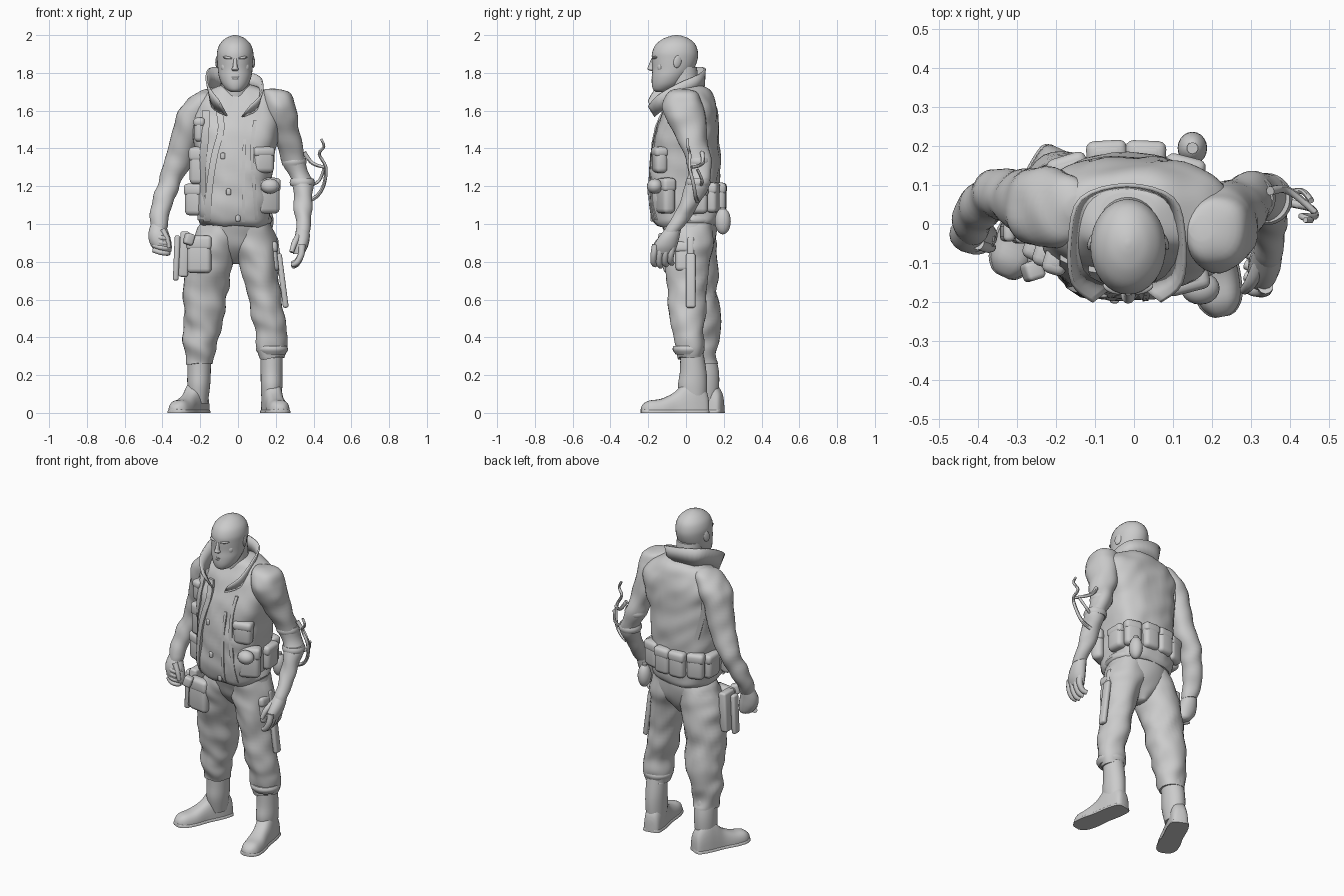
import bpy, bmesh, math
from mathutils import Vector, noise

grey = bpy.data.materials.new("plain grey")
grey.diffuse_color = (0.6, 0.6, 0.6, 1)


def finish(name, bm, angle=45, rough=0.0):
    """Turn a bmesh into a smooth object, with optional cloth wrinkles."""
    bmesh.ops.recalc_face_normals(bm, faces=bm.faces)
    bm.normal_update()
    if rough:
        for v, n in [(v, v.normal.copy()) for v in bm.verts]:
            p = v.co
            v.co = p + n * rough * noise.noise(Vector((p.x * 10, p.y * 10, p.z * 11 + p.x * 6)))
    me = bpy.data.meshes.new(name)
    bm.to_mesh(me)
    bm.free()
    me.materials.append(grey)
    ob = bpy.data.objects.new(name, me)
    bpy.context.collection.objects.link(ob)
    bpy.ops.object.select_all(action='DESELECT')
    ob.select_set(True)
    bpy.context.view_layer.objects.active = ob
    bpy.ops.object.shade_smooth_by_angle(angle=math.radians(angle))
    return ob


def spline(rows, steps):
    """Catmull-Rom interpolation of number tuples."""
    out = []
    for i in range(len(rows) - 1):
        a, b, c, d = (rows[min(max(i + k, 0), len(rows) - 1)] for k in (-1, 0, 1, 2))
        for s in range(steps):
            t = s / steps
            out.append([0.5 * (2 * q + (r - p) * t + (2 * p - 5 * q + 4 * r - u) * t * t
                               + (3 * q - p - 3 * r + u) * t ** 3)
                        for p, q, r, u in zip(a, b, c, d)])
    return out + [list(rows[-1])]


def skin(name, rings, angle=45, rough=0.0):
    bm = bmesh.new()
    vs = [[bm.verts.new(p) for p in r] for r in rings]
    n = len(vs[0])
    for a, b in zip(vs, vs[1:]):
        for i in range(n):
            bm.faces.new((a[i], a[(i + 1) % n], b[(i + 1) % n], b[i]))
    bm.faces.new(vs[0])
    bm.faces.new(vs[-1])
    return finish(name, bm, angle, rough)


def power(v, e):
    return math.copysign(abs(v) ** e, v)


def loft(name, rows, steps=5, seg=28, e=1.0, rough=0.0):
    """Skin horizontal rings given as x, y, z, x radius, y radius."""
    rings = []
    for x, y, z, rx, ry in spline(rows, steps):
        ring = []
        for i in range(seg):
            a = math.tau * i / seg
            ring.append((x + rx * power(math.cos(a), e), y + ry * power(math.sin(a), e), z))
        rings.append(ring)
    return skin(name, rings, 50, rough)


def tube(name, pts, r0, r1, seg=10, steps=4):
    path = [Vector(p) for p in spline(pts, steps)]
    rings = []
    for i, p in enumerate(path):
        d = (path[min(i + 1, len(path) - 1)] - path[max(i - 1, 0)]).normalized()
        side = d.cross(Vector((0.3, 1, 0.2))).normalized()
        up = side.cross(d)
        r = r0 + (r1 - r0) * i / (len(path) - 1)
        rings.append([p + (side * math.cos(math.tau * k / seg) + up * math.sin(math.tau * k / seg)) * r
                      for k in range(seg)])
    return skin(name, rings)


def ball(name, loc, size, rot=(0, 0, 0)):
    bm = bmesh.new()
    bmesh.ops.create_uvsphere(bm, u_segments=20, v_segments=12, radius=1)
    ob = finish(name, bm)
    ob.location, ob.scale, ob.rotation_euler = loc, size, rot
    return ob


def box(name, loc, size, rz=0.0, tilt=0.0, bevel=0.012):
    bm = bmesh.new()
    bmesh.ops.create_cube(bm, size=1)
    bmesh.ops.scale(bm, vec=size, verts=bm.verts)
    bmesh.ops.bevel(bm, geom=bm.edges[:], offset=min(bevel, min(size) * 0.4), segments=3,
                    profile=0.5, affect='EDGES')
    ob = finish(name, bm, 40)
    ob.location, ob.rotation_euler = loc, (0, tilt, rz)
    return ob


def pouch(name, loc, size, rz=0.0, tilt=0.0):
    """Soft bag with a closing flap over its top."""
    box(name, loc, size, rz, tilt, 0.026)
    x, y, z = loc
    w, d, h = size
    box(name + "_flap", (x, y, z + h * 0.3), (w * 1.05, d * 1.08, h * 0.38), rz, tilt, .02)


# Torso with jacket and vest
E = 0.76
TORSO = [(-.02, .01, .99, .165, .16), (-.02, .003, 1.02, .188, .178), (-.022, -.005, 1.1, .2, .186),
         (-.02, -.008, 1.2, .197, .186), (-.015, -.003, 1.35, .208, .182), (-.005, .008, 1.5, .232, .165),
         (.003, .024, 1.6, .24, .142), (.008, .028, 1.66, .21, .118), (-.005, .026, 1.71, .15, .092),
         (-.015, .02, 1.735, .07, .06)]
loft("jacket_body", TORSO, 7, 56, E, 0.013)


def torso_y(x, z, side=-1):
    """Depth of the jacket surface at x, z."""
    c = min(spline(TORSO, 12), key=lambda r: abs(r[2] - z))
    u = min(abs((x - c[0]) / c[3]), 0.97) ** (1 / E)
    return c[1] + side * c[4] * math.sqrt(1 - u * u) ** E


def strip(name, path, w, lift=0.008, side=-1):
    """Raised band lying on the jacket along x, z points."""
    rings = []
    for x, z in spline(path, 8):
        ring = []
        for dx, out in ((-w / 2, -.012), (-w / 2, lift), (w / 2, lift), (w / 2, -.012)):
            ring.append((x + dx, torso_y(x + dx, z, side) + side * out, z))
        rings.append(ring)
    skin(name, rings, 30)


strip("jacket_opening", [(-.1, 1.6), (-.09, 1.5), (-.125, 1.36), (-.15, 1.2), (-.165, 1.01)], .035, .013)
strip("vest_panel", [(-.17, 1.6), (-.175, 1.45), (-.19, 1.3), (-.195, 1.02)], .04, .013)
strip("zip_flap", [(.035, 1.45), (.03, 1.3), (.03, 1.01)], .016, .006)
strip("vest_edge", [(.09, 1.55), (.075, 1.4), (.085, 1.2), (.1, 1.02)], .018, .008)
for x, z in [(-.08, 1.36), (-.05, 1.17), (.0, 1.03)]:
    box("jacket_snap", (x, torso_y(x, z), z), (.025, .02, .035))

# Standing collar, open at the front and higher on its right side
top = [(.085, -.2, 1.64), (.14, -.15, 1.705), (.147, -.04, 1.77), (.118, .065, 1.81), (0, .1, 1.82)]
low = [(.04, -.165, 1.57), (.115, -.12, 1.61), (.122, -.01, 1.68), (.09, .07, 1.715), (0, .095, 1.73)]
bm = bmesh.new()
full = [spline([(-x, y, z) for x, y, z in r] + r[-2::-1], 4) for r in (low, top)]
rows = [[bm.verts.new((x - .018, y, z - x * lean)) for x, y, z in r] for r, lean in zip(full, (.05, .17))]
for i in range(len(rows[0]) - 1):
    bm.faces.new((rows[0][i], rows[0][i + 1], rows[1][i + 1], rows[1][i]))
collar = finish("collar", bm)
solid = collar.modifiers.new("thickness", 'SOLIDIFY')
solid.thickness, solid.offset = .01, 0

# Head, face and neck
loft("neck", [(-.015, .02, 1.55, .1, .1), (-.015, 0, 1.66, .08, .08), (-.015, -.02, 1.83, .075, .078)])
loft("head", [(-.015, -.13, 1.7, .025, .03), (-.015, -.122, 1.712, .046, .052), (-.015, -.103, 1.74, .07, .078),
              (-.015, -.085, 1.78, .086, .096), (-.015, -.068, 1.82, .092, .11), (-.015, -.06, 1.87, .096, .121),
              (-.015, -.058, 1.91, .096, .121), (-.015, -.055, 1.95, .083, .105), (-.015, -.052, 1.98, .055, .07),
              (-.015, -.05, 1.995, .025, .032), (-.015, -.05, 2.0, .004, .005)], 4, 32)
loft("nose", [(-.015, -.176, 1.81, .012, .01), (-.015, -.184, 1.82, .019, .02), (-.015, -.182, 1.835, .012, .018),
              (-.015, -.174, 1.875, .009, .01)], 4, 12)
for s in (-1, 1):
    ball("ear", (-.015 + s * .094, -.045, 1.86), (.009, .022, .034), (-.25, 0, s * .35))
    ball("brow", (-.015 + s * .036, -.165, 1.88), (.03, .014, .008), (0, s * -.12, s * .3))
    ball("cheek", (-.015 + s * .045, -.135, 1.83), (.03, .02, .03))
for z in (1.778, 1.767):
    ball("lip", (-.015, -.171, z), (.026, .012, .006))
ball("chin", (-.015, -.158, 1.733), (.026, .02, .02))

# Arms in jacket sleeves
loft("left_arm", [(.17, -.01, 1.715, .03, .03), (.203, -.015, 1.695, .07, .08), (.219, -.018, 1.64, .083, .105),
                  (.227, -.012, 1.58, .086, .108), (.242, .012, 1.5, .08, .095), (.273, .047, 1.4, .07, .074),
                  (.305, .072, 1.3, .062, .062), (.34, .066, 1.22, .058, .06), (.345, .03, 1.13, .052, .055),
                  (.345, -.025, 1.04, .045, .048), (.343, -.07, .96, .037, .043)], rough=.014)
loft("right_arm", [(-.14, .04, 1.71, .03, .03), (-.175, .04, 1.685, .07, .075), (-.215, .04, 1.625, .088, .1),
                   (-.244, .045, 1.555, .09, .098), (-.28, .055, 1.45, .082, .083), (-.31, .072, 1.35, .07, .07),
                   (-.352, .075, 1.24, .063, .062), (-.387, .052, 1.15, .058, .06),
                   (-.412, .018, 1.06, .052, .055), (-.423, -.012, .98, .042, .042)], rough=.012)

# Hands: open left hand, closed right fist
loft("left_palm", [(.343, -.065, .98, .034, .04), (.34, -.09, .93, .04, .055), (.332, -.11, .88, .038, .062),
                   (.32, -.118, .84, .028, .052)], 4, 16)
for i in range(4):
    y = -.16 + i * .03
    tube("left_finger", [(.338, y, .89), (.335, y - .01, .84), (.312, y - .012, .79 + abs(i - 1) * .006),
                         (.287, y - .003, .775 + abs(i - 1) * .008)], .02, .013)
tube("left_thumb", [(.325, -.1, .94), (.3, -.15, .9), (.283, -.17, .85)], .021, .012)
loft("right_fist", [(-.423, -.01, 1.0, .038, .036), (-.42, -.025, .95, .054, .046), (-.41, -.03, .9, .058, .046),
                    (-.395, -.03, .855, .042, .036), (-.388, -.03, .84, .015, .02)], 4, 18)
for i in range(4):
    z = .94 - i * .026
    tube("right_finger", [(-.445, -.045, z), (-.41, -.065, z - .012), (-.375, -.055, z - .018),
                          (-.368, -.03, z - .015)], .015, .012)
tube("right_thumb", [(-.4, -.05, .97), (-.375, -.06, .92), (-.365, -.06, .875)], .017, .011)

# Wire loops and wraps on the left forearm
tube("wire_hook", [(.37, .06, 1.12), (.42, .05, 1.15), (.455, .04, 1.21), (.465, .02, 1.3),
                   (.43, .02, 1.37), (.455, .01, 1.41), (.44, .01, 1.45)], .011, .007, 8)
tube("wire_branch", [(.35, .085, 1.38), (.385, .09, 1.33), (.42, .07, 1.31), (.465, .03, 1.3)], .012, .008, 8)
tube("wire_loop", [(.38, .075, 1.2), (.43, .085, 1.23), (.455, .06, 1.29)], .008, .008, 8)
for z, x, y in [(1.33, .297, .066), (1.22, .34, .064)]:
    loft("forearm_wrap", [(x, y, z - .02, .06, .06), (x, y, z, .067, .067), (x, y, z + .02, .06, .06)], 2)

# Trousers
loft("hips", [(-.01, .04, .79, .02, .04), (-.01, .035, .83, .08, .08), (-.01, .028, .88, .15, .115),
              (-.008, .025, .94, .188, .136), (-.01, .018, 1.0, .185, .15), (-.015, .01, 1.06, .18, .15)], rough=.008)
loft("right_trouser_leg", [(-.09, .02, 1.0, .1, .13), (-.125, .022, .9, .125, .136), (-.153, .034, .8, .122, .128),
                           (-.17, .052, .65, .117, .114), (-.184, .075, .5, .105, .107), (-.194, .078, .4, .095, .096),
                           (-.203, .083, .32, .08, .082), (-.203, .092, .26, .07, .076)], 7, rough=.018)
loft("left_trouser_leg", [(.07, .02, 1.0, .1, .13), (.087, .016, .9, .12, .132), (.107, .007, .8, .105, .118),
                          (.13, .006, .65, .092, .101), (.158, .007, .5, .086, .093), (.17, .01, .42, .078, .084),
                          (.18, .02, .34, .08, .078), (.18, .03, .29, .066, .072)], 7, rough=.018)
loft("left_cuff", [(.18, .017, .31, .07, .072), (.18, .014, .335, .085, .085), (.18, .014, .355, .078, .08)], 3)


def boot(name, heel, toe, shaft):
    """Boot shaft, foot and sole running from heel to toe."""
    loft(name + "_shaft", shaft, 4)
    h, t = Vector((*heel, 0)), Vector((*toe, 0))
    d = t - h
    side = Vector((-d.y, d.x, 0)).normalized()
    for part, grow, cap in (("_foot", 0, 1), ("_sole", .005, 0)):
        rings = []
        for s, w, z in spline([(0, .025, .07), (.04, .046, .12), (.2, .055, .19), (.35, .055, .165), (.5, .054, .11),
                               (.7, .06, .075), (.88, .054, .065), (.97, .034, .045), (1, .014, .025)], 4):
            z = z if cap else .02
            rings.append([h + d * s + side * (w + grow) * power(math.cos(a), .7 if cap else .3)
                          + Vector((0, 0, z * max(math.sin(a), 0) ** .8))
                          for a in [math.pi * k / 14 for k in range(15)]])
        skin(name + part, rings, 50)


boot("left_boot", (.165, .118), (.228, -.238),
     [(.178, .03, .33, .058, .06), (.178, .038, .22, .058, .07), (.178, .035, .14, .057, .077), (.175, .04, .05, .05, .065)])
boot("right_boot", (-.186, .192), (-.337, -.135),
     [(-.204, .09, .31, .06, .066), (-.206, .1, .22, .062, .074), (-.208, .1, .14, .06, .075),
      (-.21, .105, .05, .05, .06)])

# Belt, chest and waist pouches
loft("belt", [(-.012, .014, 1.0, .18, .152), (-.012, .012, 1.02, .195, .163), (-.012, .01, 1.05, .18, .155)], 2, 36, .9)
for x, z, w, h, rz in [(-.23, 1.13, .1, .17, -.4), (-.21, 1.31, .09, .2, -.3), (.155, 1.15, .13, .19, .4),
                       (.135, 1.34, .11, .14, .25), (-.2, 1.5, .06, .13, -.3)]:
    pouch("front_pouch", (x, max(torso_y(x, z), -.165) + .012, z), (w, .07, h), rz)
ball("round_pouch", (.17, -.165, 1.2), (.05, .042, .04))
for x, rz in [(-.17, .3), (-.07, .06), (.03, -.04), (.13, -.25)]:
    pouch("back_pouch", (x, torso_y(x, 1.14, 1) + .004, 1.14), (.1, .06, .16), rz)
for s in (-1, 1):
    pouch("side_pouch", (-.02 + s * .192, .06, 1.13), (.07, .11, .15))
strip("back_seam", [(-.21, 1.55), (-.2, 1.45), (-.17, 1.3)], .02, .006, 1)
ball("canteen", (.15, .195, 1.015), (.038, .042, .07))
tube("canteen_cap", [(.15, .195, 1.07), (.15, .195, 1.09)], .015, .015)

# Thigh gear
pouch("thigh_pocket", (-.205, -.085, .84), (.13, .06, .2), -.15)
box("holster", (-.285, .0, .84), (.05, .1, .24), tilt=.05)
box("holster_strap", (-.325, -.02, .82), (.03, .05, .24), tilt=.04)
box("pistol_grip", (-.26, -.12, .92), (.05, .05, .06), .3, .3)
pouch("left_thigh_pocket", (.185, .0, .83), (.05, .11, .16), tilt=-.12)
box("knife_sheath", (.235, .025, .7), (.03, .05, .29), tilt=-.13)
box("knife_handle", (.205, .025, .88), (.025, .035, .1), tilt=-.13)
